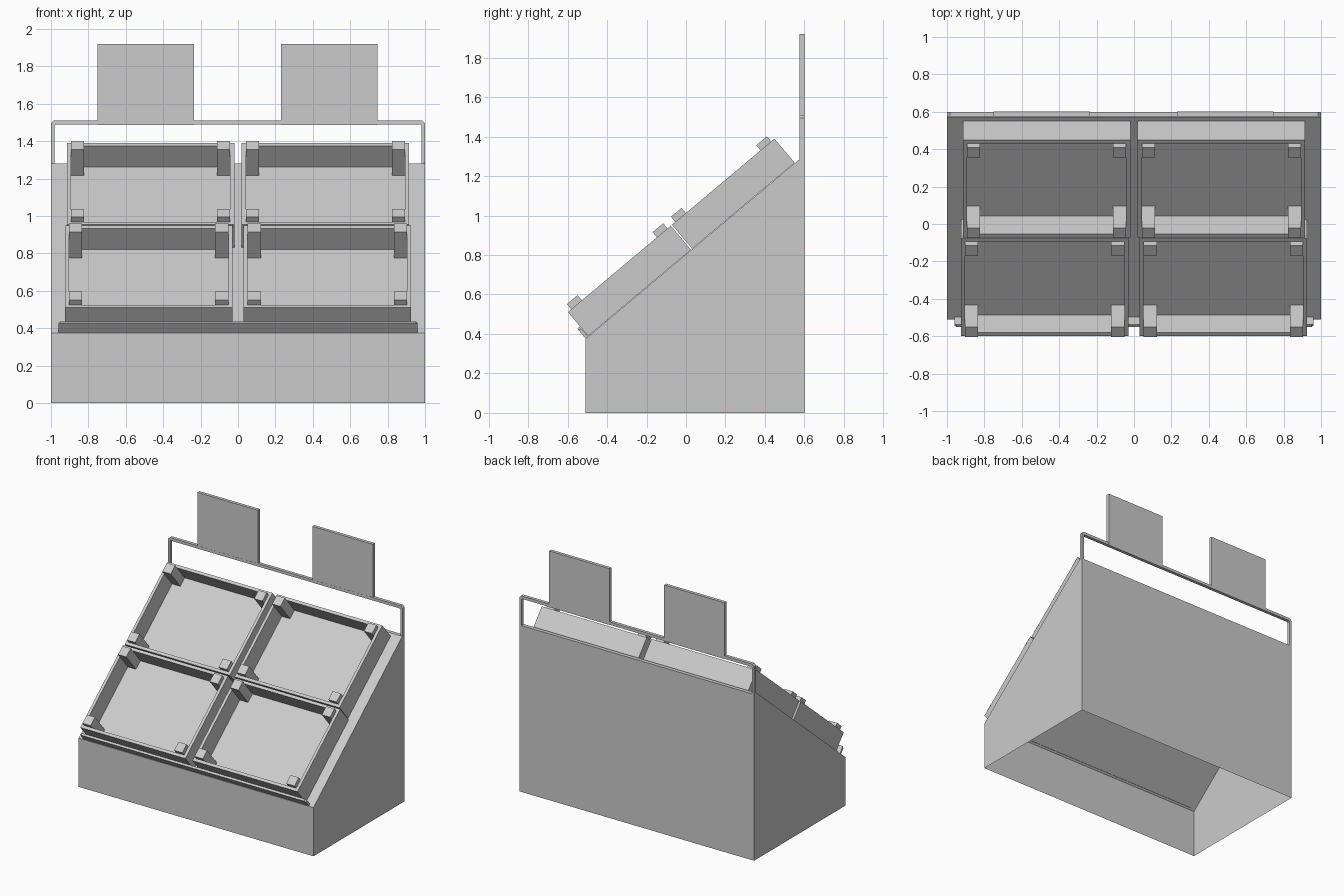
import bpy, bmesh, math
from mathutils import Matrix, Vector

if "Cube" in bpy.data.objects:
    bpy.data.objects.remove(bpy.data.objects["Cube"])

# Frame of the sloped top: local y runs up the slope, local z is its normal
SLOPE = Matrix.Translation((0, -0.494, 0.387)) @ Matrix.Rotation(math.radians(40), 4, 'X')


def finish(bm, name, matrix=None, recalc=True):
    if recalc:
        bmesh.ops.recalc_face_normals(bm, faces=bm.faces)
    if matrix:
        bm.transform(matrix)
    mesh = bpy.data.meshes.new(name)
    bm.to_mesh(mesh)
    bm.free()
    obj = bpy.data.objects.new(name, mesh)
    bpy.context.collection.objects.link(obj)
    return obj


def add_box(bm, x, y, z):
    size = Matrix.Diagonal((x[1] - x[0], y[1] - y[0], z[1] - z[0], 1))
    centre = Matrix.Translation((sum(x) / 2, sum(y) / 2, sum(z) / 2))
    bmesh.ops.create_cube(bm, size=1, matrix=centre @ size)


def extrude_profile(name, points, offset, matrix=None, open_edge=False):
    bm = bmesh.new()
    face = bm.faces.new([bm.verts.new(p) for p in points])
    ext = bmesh.ops.extrude_face_region(bm, geom=[face], use_keep_orig=True)
    verts = [g for g in ext['geom'] if isinstance(g, bmesh.types.BMVert)]
    bmesh.ops.translate(bm, verts=verts, vec=Vector(offset))
    bmesh.ops.recalc_face_normals(bm, faces=bm.faces)
    if open_edge:  # remove the face lying on the ground
        bottom = [f for f in bm.faces if all(abs(v.co.z) < 1e-5 for v in f.verts)]
        bmesh.ops.delete(bm, geom=bottom, context='FACES_ONLY')
    return finish(bm, name, matrix, recalc=False)


# Stand body: wedge profile, open underneath
extrude_profile("stand_body",
                [(-1, -0.51, 0), (-1, 0.60, 0), (-1, 0.60, 1.281),
                 (-1, 0.57, 1.281), (-1, -0.51, 0.375)],
                (2, 0, 0), open_edge=True)

# Retaining lip along the front of the slope, with clipped top corners
extrude_profile("front_lip",
                [(-0.96, -0.018, -0.005), (0.96, -0.018, -0.005), (0.96, -0.018, 0.055),
                 (0.95, -0.018, 0.067), (-0.95, -0.018, 0.067), (-0.96, -0.018, 0.055)],
                (0, 0.016, 0), SLOPE)

# Back rail: inverted U with clipped corners
half = [(1, 1.28), (1, 1.495), (0.985, 1.51)]
inner = [(0.982, 1.28), (0.982, 1.482), (0.975, 1.488)]
outline = ([(x, z) for x, z in half] + [(-x, z) for x, z in reversed(half)]
           + [(-x, z) for x, z in inner] + [(x, z) for x, z in reversed(inner)])
extrude_profile("back_rail", [(x, 0.575, z) for x, z in outline], (0, 0.025, 0))

# Sign boards standing on the rail
for name, x0, x1 in (("left_sign", -0.75, -0.235), ("right_sign", 0.23, 0.745)):
    bm = bmesh.new()
    add_box(bm, (x0, x1), (0.576, 0.601), (1.487, 1.92))
    finish(bm, name)


def crate(name, x0, x1, y0, y1):
    t, post, rim, top = 0.022, 0.07, 0.162, 0.196
    bm = bmesh.new()
    # floor and four walls
    add_box(bm, (x0 + t, x1 - t), (y0 + t, y1 - t), (0.003, 0.013))
    for y in ((y0, y0 + t), (y1 - t, y1)):
        add_box(bm, (x0, x1), y, (0.003, rim))
    for x in ((x0, x0 + t), (x1 - t, x1)):
        add_box(bm, x, (y0 + t, y1 - t), (0.003, rim))
    # corner posts rising above the rim
    for x in ((x0 + t, x0 + t + post), (x1 - t - post, x1 - t)):
        for y in ((y0 + t, y0 + t + post), (y1 - t - post, y1 - t)):
            add_box(bm, x, y, (0.012, top))
    finish(bm, name, SLOPE)


# Two rows of two crates
for side, s in (("left", -1), ("right", 1)):
    for row, xa, xb, y0, y1 in (("lower", 0.03, 0.925, 0.0, 0.68),
                                ("upper", 0.02, 0.915, 0.688, 1.366)):
        crate(f"{row}_{side}_crate", min(s * xa, s * xb), max(s * xa, s * xb), y0, y1)
